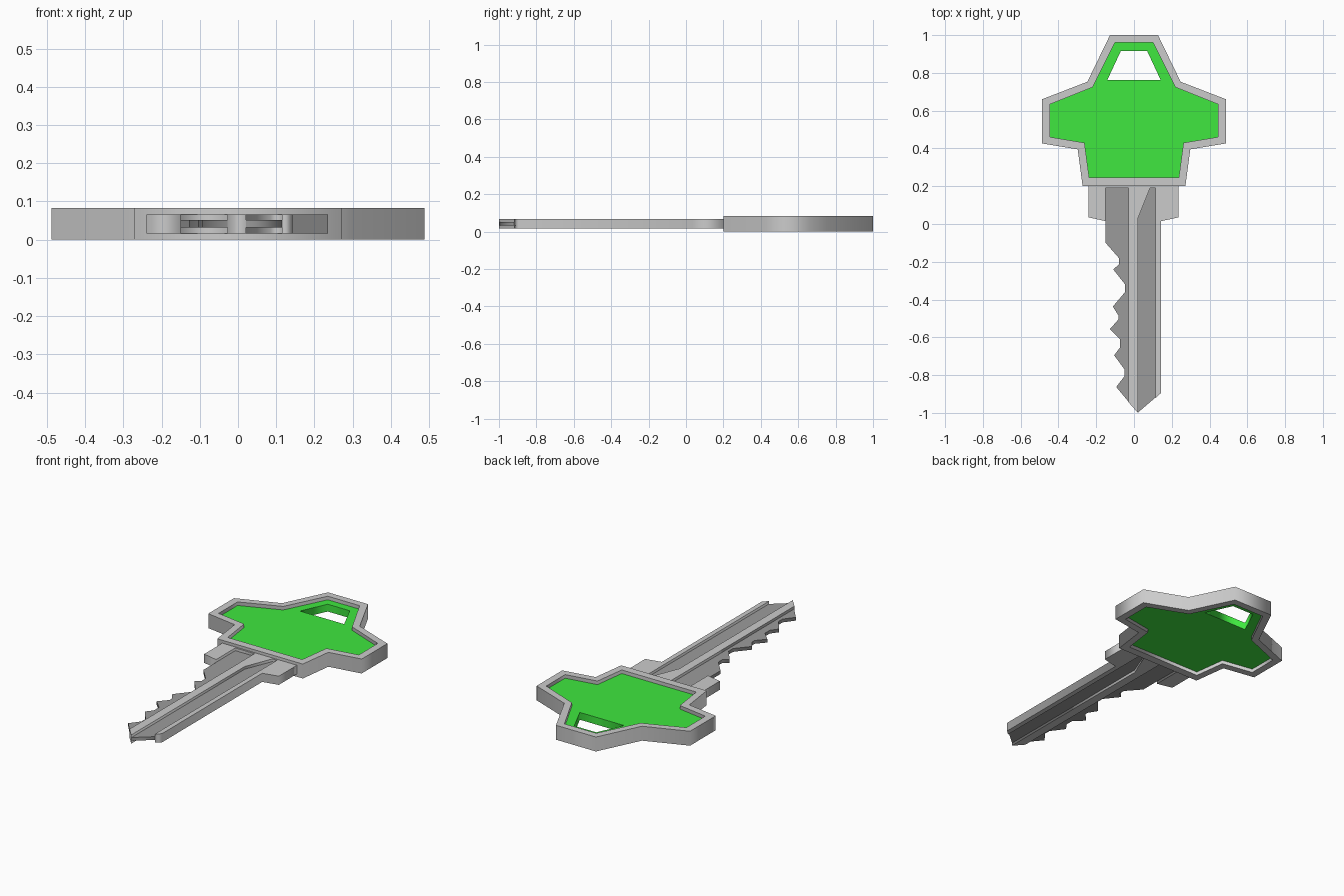
import bpy

if "Cube" in bpy.data.objects:
    bpy.data.objects.remove(bpy.data.objects["Cube"])

MID_Z = 0.0415


def material(name, rgb):
    m = bpy.data.materials.new(name)
    m.diffuse_color = (*rgb, 1)
    m.use_nodes = True
    m.node_tree.nodes["Principled BSDF"].inputs["Base Color"].default_value = m.diffuse_color
    return m


def mirrored(half):
    """Close a right-hand half outline by mirroring it across x = 0."""
    return half + [(-x, y) for x, y in reversed(half)]


def plate(name, outlines, thickness, mat=None):
    """Flat plate from closed outlines; inner outlines become holes."""
    cu = bpy.data.curves.new(name, 'CURVE')
    cu.dimensions = '2D'
    cu.fill_mode = 'BOTH'
    cu.extrude = thickness / 2
    for pts in outlines:
        sp = cu.splines.new('POLY')
        sp.points.add(len(pts) - 1)
        for p, (x, y) in zip(sp.points, pts):
            p.co = (x, y, 0, 1)
        sp.use_cyclic_u = True
    if mat:
        cu.materials.append(mat)
    ob = bpy.data.objects.new(name, cu)
    ob.location.z = MID_Z
    bpy.context.collection.objects.link(ob)
    bpy.ops.object.select_all(action='DESELECT')
    ob.select_set(True)
    bpy.context.view_layer.objects.active = ob
    bpy.ops.object.convert(target='MESH')
    return bpy.context.object


green = material("green", (0.05, 0.8, 0.05))
dark = material("dark_grey", (0.33, 0.33, 0.33))

outer = mirrored([(0.127, 1.0), (0.247, 0.753), (0.488, 0.66), (0.488, 0.427),
                  (0.298, 0.395), (0.272, 0.2)])
inner = mirrored([(0.101, 0.96), (0.219, 0.724), (0.446, 0.633), (0.446, 0.461),
                  (0.262, 0.43), (0.237, 0.245)])
hole = mirrored([(0.07, 0.915), (0.141, 0.763)])

# Raised rim of the bow and the recessed coloured panel with its ring hole
plate("bow_rim", [outer, inner], 0.083)
plate("bow_panel", [inner, hole], 0.042, green)

# Full-thickness shoulders, centre rib and back rib as one profile
plate("shoulder_and_ribs", [[
    (-0.24, 0.2), (-0.24, 0.035), (-0.15, 0.015), (-0.15, 0.19),
    (-0.028, 0.19), (-0.028, -0.945), (0.021, -1.0), (0.021, 0.03),
    (0.085, 0.19), (0.115, 0.19), (0.115, -0.92), (0.143, -0.895),
    (0.143, 0.015), (0.235, 0.035), (0.235, 0.2)]], 0.05)

# Thin web of the blade with the toothed cut edge
teeth = [(-0.15, -0.10), (-0.08, -0.18), (-0.08, -0.215), (-0.11, -0.24),
         (-0.047, -0.32), (-0.047, -0.36), (-0.112, -0.437), (-0.082, -0.485),
         (-0.082, -0.505), (-0.128, -0.557), (-0.075, -0.61), (-0.075, -0.655),
         (-0.105, -0.695), (-0.05, -0.77), (-0.05, -0.805), (-0.094, -0.863)]
plate("blade_web", [[(-0.15, 0.195)] + teeth +
                    [(-0.028, -0.942), (0.021, -0.998), (0.118, -0.915), (0.118, 0.195)]],
      0.019, dark)
